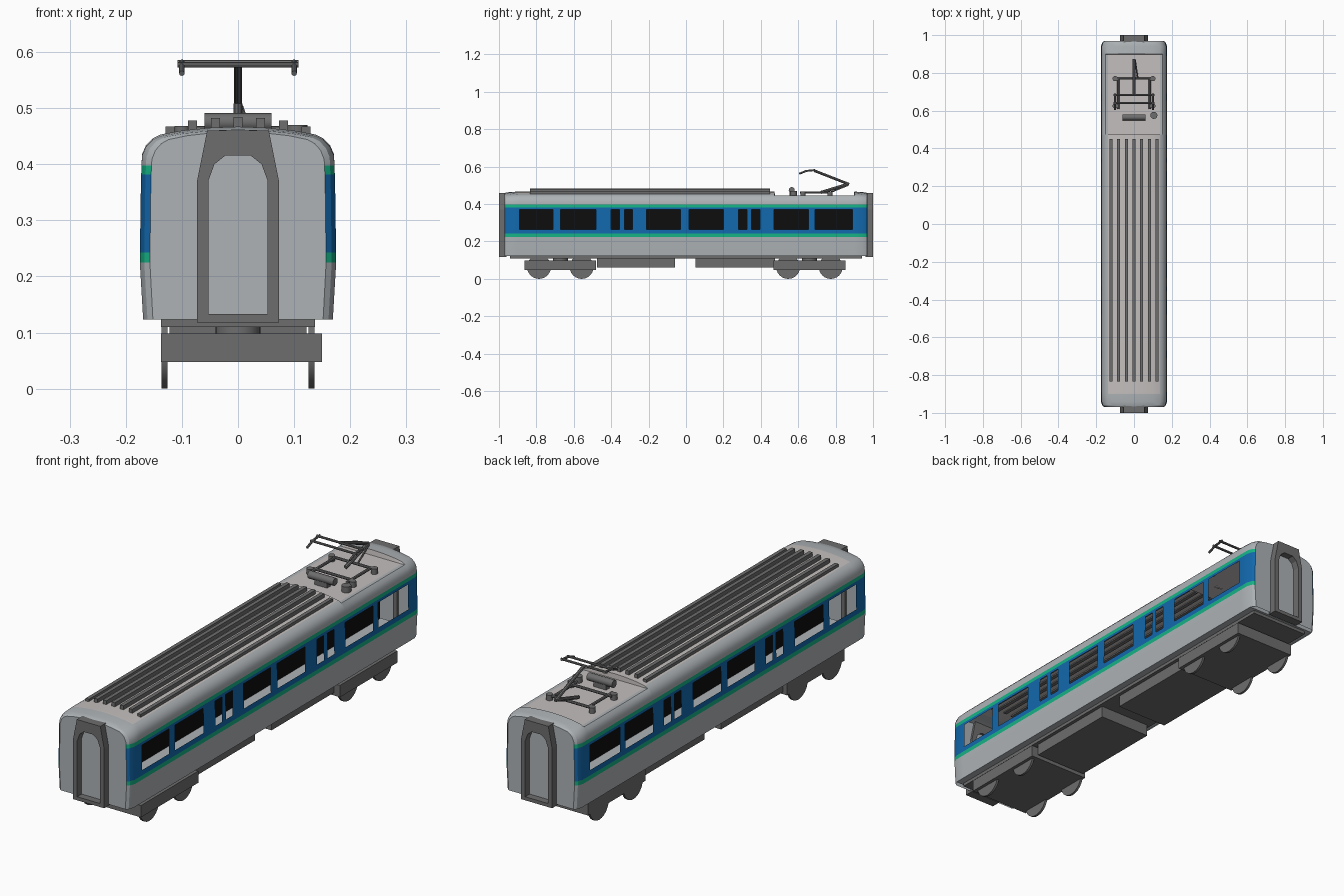
import bpy, bmesh, math
from mathutils import Vector

if "Cube" in bpy.data.objects:
    bpy.data.objects.remove(bpy.data.objects["Cube"])


def material(name, rgb):
    m = bpy.data.materials.new(name)
    m.diffuse_color = (*rgb, 1)
    m.use_nodes = True
    m.node_tree.nodes["Principled BSDF"].inputs["Base Color"].default_value = m.diffuse_color
    return m


GREY = material("body_grey", (0.42, 0.45, 0.47))
BLUE = material("band_blue", (0.006, 0.14, 0.42))
GREEN = material("stripe_green", (0.008, 0.45, 0.24))
ROOF = material("roof_warm_grey", (0.55, 0.52, 0.51))
DARK = material("dark_grey", (0.155, 0.155, 0.155))
BLACK = material("black", (0.004, 0.004, 0.004))


def finish(name, bm, mats, smooth=None):
    bmesh.ops.recalc_face_normals(bm, faces=bm.faces)
    me = bpy.data.meshes.new(name)
    bm.to_mesh(me)
    bm.free()
    for m in mats:
        me.materials.append(m)
    ob = bpy.data.objects.new(name, me)
    bpy.context.collection.objects.link(ob)
    if smooth:
        bpy.ops.object.select_all(action='DESELECT')
        ob.select_set(True)
        bpy.context.view_layer.objects.active = ob
        bpy.ops.object.shade_smooth_by_angle(angle=math.radians(smooth))
    return ob


def box(name, lo, hi, mat):
    bm = bmesh.new()
    bmesh.ops.create_cube(bm, size=1)
    lo, hi = Vector(lo), Vector(hi)
    for v in bm.verts:
        v.co = Vector(v.co[i] * (hi - lo)[i] + (lo + hi)[i] / 2 for i in range(3))
    return finish(name, bm, [mat])


def rod(name, a, b, r, mat=DARK, sides=8, smooth=None):
    a, b = Vector(a), Vector(b)
    bm = bmesh.new()
    bmesh.ops.create_cone(bm, cap_ends=True, segments=sides, radius1=r, radius2=r, depth=(b - a).length)
    q = (b - a).to_track_quat('Z', 'Y').to_matrix()
    for v in bm.verts:
        v.co = q @ v.co + (a + b) / 2
    return finish(name, bm, [mat], smooth)


# Body shell: cross-section swept along y, with rows and stations at the window edges
half = [(.169, .123), (.175, .225), (.175, .243), (.1745, .265), (.173, .37), (.1725, .382),
        (.172, .398), (.171, .418), (.164, .434), (.152, .446), (.138, .453), (.1, .46),
        (.05, .465), (0, .467)]
profile = half + [(-x, z) for x, z in half[-2::-1]]
windows = [(-.89, -.71), (-.67, -.48), (-.40, -.355), (-.33, -.285), (-.21, -.03),
           (.015, .20), (.28, .325), (.35, .395), (.47, .655), (.69, .89)]
DECK = (.475, .897)          # lowered roof deck under the pantograph
ends = [(.97, .018, .009), (.962, .008, .005), (.94, 0, .003)]   # |y|, inset, roof drop
stations = [(s * y, i, d) for y, i, d in ends for s in (-1, 1)]
stations += [(y, 0, 0) for w in windows for y in w]
stations += [(y, 0, 0) for y in (-.9, .474, .475, .897, .9)]
stations.sort()

bm = bmesh.new()
rings = []
for y, inset, drop in stations:
    ring = []
    for x, z in profile:
        if z > .4:
            z -= drop
        if DECK[0] <= y <= DECK[1]:
            z = min(z, .445)
        ring.append(bm.verts.new((x * (1 - inset / .175), y, z)))
    rings.append(ring)
for r0, r1 in zip(rings, rings[1:]):
    for i in range(len(profile) - 1):
        c = sum((v.co for v in (r0[i], r0[i + 1], r1[i], r1[i + 1])), Vector()) / 4
        if .265 < c.z < .37 and any(a < c.y < b for a, b in windows):
            continue             # window opening
        f = bm.faces.new((r0[i], r0[i + 1], r1[i + 1], r1[i]))
        if .243 < c.z < .382:
            f.material_index = 1
        elif .225 < c.z < .398:
            f.material_index = 2
        elif abs(c.x) < .138 and abs(c.y) < .9:
            f.material_index = 3
bm.faces.new(rings[0])
bm.faces.new(rings[-1])
finish("body_shell", bm, [GREY, BLUE, GREEN, ROOF], 25)

# Interior seen through the windows
box("interior_floor", (-.166, -.95, .124), (.166, .95, .16), GREY)
box("interior_partition", (-.004, -.945, .16), (.004, .945, .405), BLACK)

# Gangway frames at both ends
outer = [(.073, .118), (.073, .37), (.055, .46), (.02, .46)]
inner = [(.053, .133), (.053, .37), (.042, .40), (.022, .416)]
outer += [(-x, z) for x, z in outer[::-1]]
inner += [(-x, z) for x, z in inner[::-1]]
for side, label in ((-1, "front"), (1, "rear")):
    bm = bmesh.new()
    loops = [[bm.verts.new((x, side * y, z)) for x, z in pts]
             for pts, y in ((outer, .96), (outer, 1), (inner, 1), (inner, .96))]
    n = len(outer)
    for k in range(4):
        a, b = loops[k], loops[(k + 1) % 4]
        for i in range(n):
            j = (i + 1) % n
            bm.faces.new((a[i], a[j], b[j], b[i]))
    finish(label + "_gangway_frame", bm, [DARK])

# Underfloor and bogies
box("underframe", (-.137, -.94, .11), (.137, .94, .1235), DARK)
box("equipment_box_front", (-.122, -.475, .06), (.122, -.06, .112), DARK)
box("equipment_box_rear", (-.122, .05, .06), (.122, .475, .112), DARK)
for yc, label in ((-.672, "front"), (.66, "rear")):
    box(label + "_bogie_frame", (-.137, yc - .192, .048), (.15, yc + .192, .098), DARK)
    rod(label + "_bogie_pivot", (0, yc, .09), (0, yc, .115), .04, sides=20, smooth=30)
    for dy in (-.114, .114):
        for s in (-1, 1):
            rod(label + "_wheel", (s * .126, yc + dy, .064), (s * .136, yc + dy, .064),
                .064, sides=24, smooth=30)

# Roof ribs
for x, top in ((0, .484), (.04, .482), (.081, .478), (.121, .467)):
    for s in ((1,) if x == 0 else (-1, 1)):
        box("roof_rib", (s * x - .008, -.835, top - .022), (s * x + .008, .45, top), DARK)

# Roof equipment beside the pantograph
rod("roof_cylinder", (-.06, .565, .475), (.06, .565, .475), .016, sides=12, smooth=35)
box("cylinder_stand", (-.03, .553, .445), (.03, .577, .465), DARK)
rod("roof_arrester", (.105, .575, .443), (.105, .575, .47), .019, sides=12, smooth=35)

# Pantograph base
for s in (-1, 1):
    for y in (.625, .77):
        rod("insulator", (s * .1, y, .444), (s * .1, y, .468), .014, sides=10, smooth=40)
    rod("base_side_bar", (s * .083, .61, .462), (s * .083, .77, .462), .006)
for y in (.64, .77):
    rod("base_cross_bar", (-.1, y, .462), (.1, y, .462), .006)

# Pantograph arms and collector head
rod("lower_arm", (0, .72, .462), (0, .868, .507), .008)
rod("lower_arm_link", (.02, .77, .462), (.006, .868, .502), .004)
rod("upper_arm", (0, .872, .506), (0, .685, .579), .007)
for y, z in ((.682, .581), (.64, .577)):
    rod("collector_bar", (-.108, y, z), (.108, y, z), .005)
for s in (-1, 1):
    rod("collector_link", (s * .1, .69, .582), (s * .1, .64, .577), .005)
    rod("collector_horn", (s * .1, .645, .578), (s * .1, .605, .562), .005)
